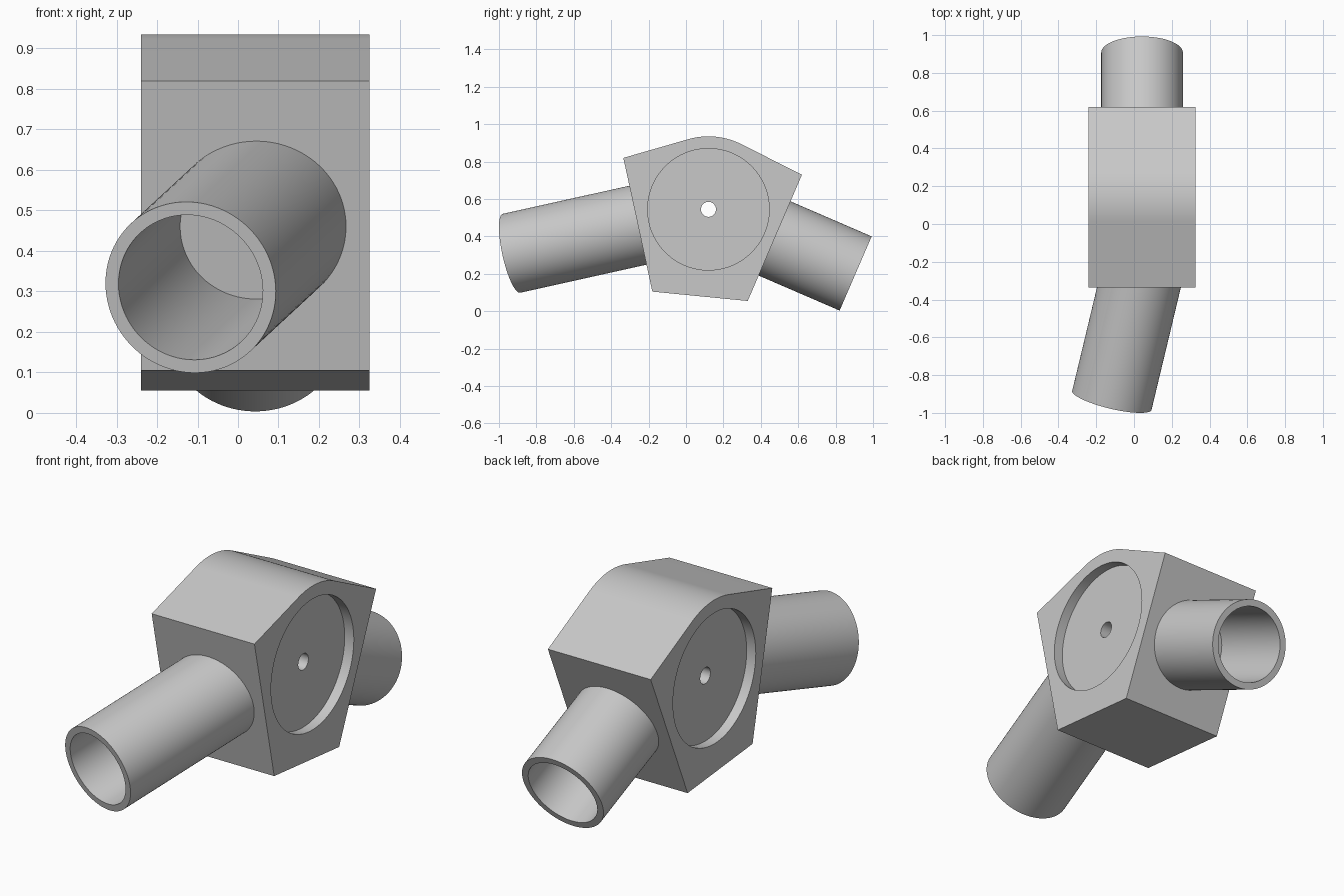
import bpy, bmesh, math
from mathutils import Vector, Matrix

cube = bpy.data.objects.get("Cube")
if cube:
    bpy.data.objects.remove(cube, do_unlink=True)

GREY = (0.58, 0.58, 0.58, 1)
grey = bpy.data.materials.new("plain grey")
grey.use_nodes = True
grey.diffuse_color = GREY
grey.node_tree.nodes["Principled BSDF"].inputs["Base Color"].default_value = GREY

X_MIN, X_MAX = -0.24, 0.325
X_MID = (X_MIN + X_MAX) / 2
HUB = Vector((X_MID, 0.12, 0.545))


def finish(bm, name):
    bmesh.ops.remove_doubles(bm, verts=bm.verts, dist=1e-5)
    bmesh.ops.recalc_face_normals(bm, faces=bm.faces)
    mesh = bpy.data.meshes.new(name)
    bm.to_mesh(mesh)
    bm.free()
    mesh.materials.append(grey)
    obj = bpy.data.objects.new(name, mesh)
    bpy.context.collection.objects.link(obj)
    return obj


def lathe(name, profile, origin, axis, closed, steps=96):
    """Revolve (radius, distance) points about an axis through origin."""
    bm = bmesh.new()
    verts = [bm.verts.new((r, 0, d)) for r, d in profile]
    edges = [bm.edges.new(pair) for pair in zip(verts, verts[1:])]
    if closed:
        edges.append(bm.edges.new((verts[-1], verts[0])))
    bmesh.ops.spin(bm, geom=verts + edges, cent=(0, 0, 0), axis=(0, 0, 1),
                   angle=math.tau, steps=steps)
    turn = Vector((0, 0, 1)).rotation_difference(axis).to_matrix().to_4x4()
    bmesh.ops.transform(bm, matrix=Matrix.Translation(origin) @ turn, verts=bm.verts)
    return finish(bm, name)


def smooth(obj):
    bpy.ops.object.select_all(action='DESELECT')
    obj.select_set(True)
    bpy.context.view_layer.objects.active = obj
    bpy.ops.object.shade_smooth_by_angle(angle=math.radians(30))


# Body: five-sided outline whose top corner is rounded about the hub
outline = [(-0.335, 0.82), (-0.18, 0.105), (0.33, 0.055), (0.62, 0.73)]
for i in range(25):
    a = math.radians(63.3 + (106 - 63.3) * i / 24)
    outline.append((HUB.y + 0.39 * math.cos(a), HUB.z + 0.39 * math.sin(a)))
bm = bmesh.new()
side = bm.faces.new([bm.verts.new((X_MIN, y, z)) for y, z in outline])
extruded = bmesh.ops.extrude_face_region(bm, geom=[side], use_keep_orig=True)
moved = [g for g in extruded["geom"] if isinstance(g, bmesh.types.BMVert)]
bmesh.ops.translate(bm, vec=(X_MAX - X_MIN, 0, 0), verts=moved)
body = finish(bm, "body")

# Round recess in both sides, joined by a small through hole
half = (X_MAX - X_MIN) / 2
floor, out = half - 0.05, half + 0.1
spool = [(0, -out), (0.325, -out), (0.325, -floor), (0.04, -floor),
         (0.04, floor), (0.325, floor), (0.325, out), (0, out)]
cutter = lathe("recess_cutter", spool, HUB, Vector((1, 0, 0)), False)
cutter.hide_render = True
cut = body.modifiers.new("recess", 'BOOLEAN')
cut.operation, cut.solver, cut.object = 'DIFFERENCE', 'EXACT', cutter
bpy.context.view_layer.objects.active = body
bpy.ops.object.modifier_apply(modifier=cut.name)
bpy.data.objects.remove(cutter, do_unlink=True)
smooth(body)


# Pipes: open tubes whose inner ends sink slightly into the body
def pipe(name, mouth, root, sink):
    mouth, root = Vector(mouth), Vector(root)
    length = (root - mouth).length + sink
    ring = [(0.183, 0), (0.216, 0), (0.216, length), (0.183, length)]
    smooth(lathe(name, ring, mouth, root - mouth, True))


pipe("front_pipe", (-0.117, -0.933, 0.31), (0.045, -0.257, 0.46), 0.07)
pipe("back_pipe", (X_MID, 0.907, 0.202), (X_MID, 0.474, 0.389), 0.02)
